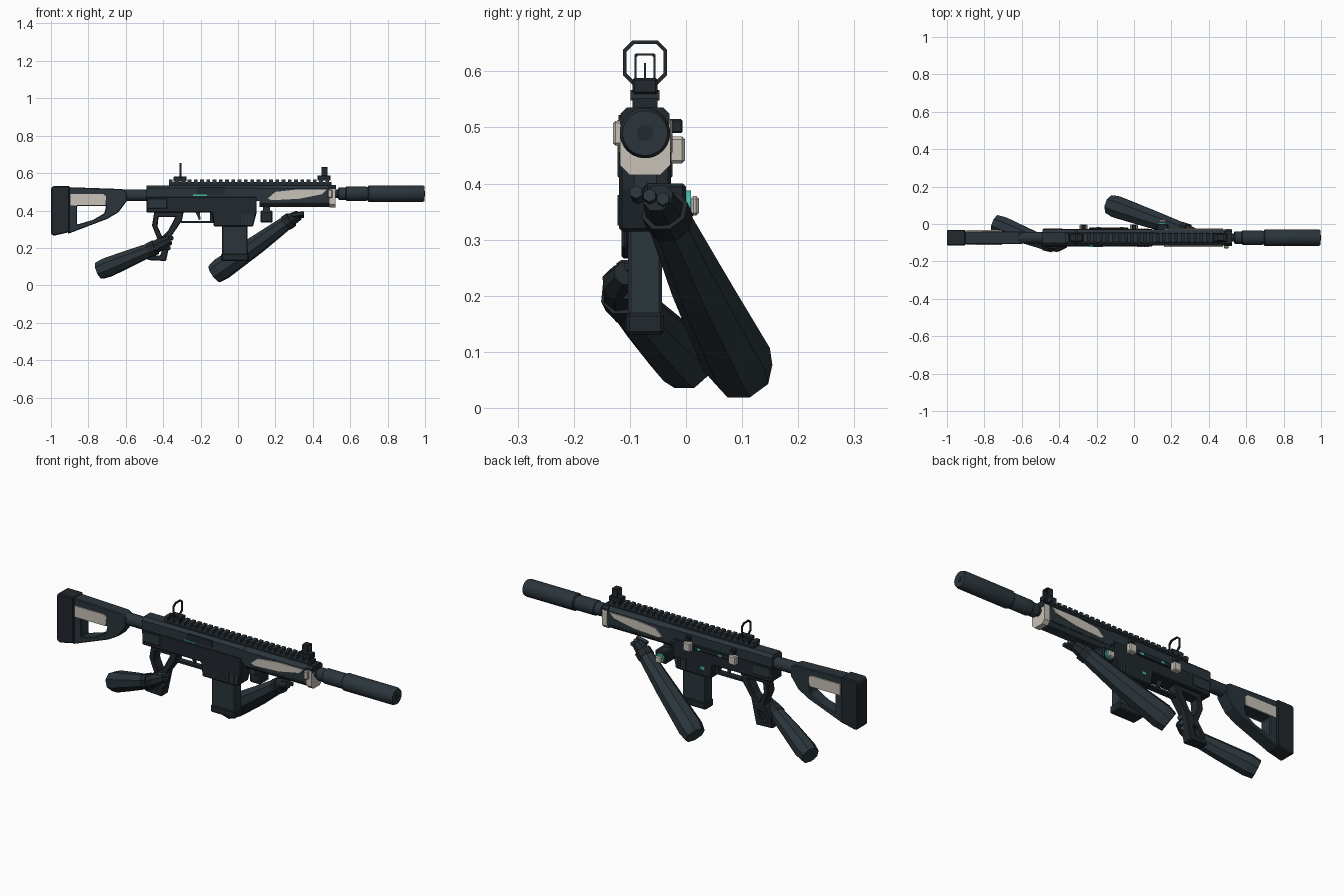
import bpy, bmesh, math
from mathutils import Vector

cube = bpy.data.objects.get("Cube")
if cube:
    bpy.data.objects.remove(cube, do_unlink=True)

AXIS = -0.073   # y of the long axis
BORE = 0.49     # z of the barrel


def material(name, rgb):
    m = bpy.data.materials.new(name)
    m.use_nodes = True
    m.diffuse_color = (*rgb, 1)
    m.node_tree.nodes["Principled BSDF"].inputs["Base Color"].default_value = (*rgb, 1)
    return m


METAL = material("blue grey metal", (0.024, 0.036, 0.045))
DARK = material("dark polymer", (0.015, 0.021, 0.026))
TAN = material("pale stone", (0.57, 0.54, 0.48))
TEAL = material("teal accent", (0.06, 0.5, 0.4))


def finish(name, bm, mat, bevel=0, smooth=False):
    bmesh.ops.recalc_face_normals(bm, faces=bm.faces)
    me = bpy.data.meshes.new(name)
    bm.to_mesh(me)
    bm.free()
    me.materials.append(mat)
    if smooth:
        me.polygons.foreach_set("use_smooth", [True] * len(me.polygons))
        me.set_sharp_from_angle(angle=math.radians(35))
    ob = bpy.data.objects.new(name, me)
    bpy.context.scene.collection.objects.link(ob)
    if bevel:
        b = ob.modifiers.new("Bevel", "BEVEL")
        b.width, b.segments = bevel, 1
    return ob


def plate(name, outline, y0, y1, mat, holes=(), bevel=0):
    """Side outline in x, z (with optional holes) extruded along y."""
    bm = bmesh.new()
    edges = []
    for loop in (outline, *holes):
        vs = [bm.verts.new((x, y0, z)) for x, z in loop]
        edges += [bm.edges.new((v, vs[i - 1])) for i, v in enumerate(vs)]
    if holes:
        bmesh.ops.triangle_fill(bm, edges=edges, use_beauty=True)
    else:
        bm.faces.new(vs)
    ext = bmesh.ops.extrude_face_region(bm, geom=bm.faces[:])
    bmesh.ops.translate(bm, vec=(0, y1 - y0, 0),
                        verts=[g for g in ext["geom"] if isinstance(g, bmesh.types.BMVert)])
    return finish(name, bm, mat, bevel)


def box(name, x, y, z, mat, bevel=0):
    return plate(name, [(x[0], z[0]), (x[1], z[0]), (x[1], z[1]), (x[0], z[1])],
                 y[0], y[1], mat, bevel=bevel)


def mid_box(name, x, half, z, mat, bevel=0):
    return box(name, x, (AXIS - half, AXIS + half), z, mat, bevel)


def bar(name, half, z0, z1, x0, x1, cut, mat, low_cut=None):
    """Chamfered cross-section swept along x."""
    lc = cut if low_cut is None else low_cut
    section = [(-half, z0 + lc), (-half + lc, z0), (half - lc, z0), (half, z0 + lc),
               (half, z1 - cut), (half - cut, z1), (-half + cut, z1), (-half, z1 - cut)]
    bm = bmesh.new()
    a, b = [[bm.verts.new((x, AXIS + y, z)) for y, z in section] for x in (x0, x1)]
    bm.faces.new(a)
    bm.faces.new(b)
    for i in range(len(a)):
        bm.faces.new((a[i - 1], a[i], b[i], b[i - 1]))
    return finish(name, bm, mat)


def limb(name, stations, mat, sides=8, smooth=False):
    """Rings of given radius along a path: (x, y, z, radius)."""
    bm = bmesh.new()
    axis = Vector(stations[-1][:3]) - Vector(stations[0][:3])
    turn = axis.to_track_quat("Z", "Y")
    rings = []
    for *p, r in stations:
        rings.append([bm.verts.new(Vector(p) + turn @ Vector(
            (r * math.cos(t), r * math.sin(t), 0)))
            for t in [(i + 0.5) * math.tau / sides for i in range(sides)]])
    for a, b in zip(rings, rings[1:]):
        for i in range(sides):
            bm.faces.new((a[i - 1], a[i], b[i], b[i - 1]))
    bm.faces.new(rings[0])
    bm.faces.new(rings[-1])
    return finish(name, bm, mat, smooth=smooth)


def turned(name, profile, mat):
    return limb(name, [(x, AXIS, BORE, r) for x, r in profile], mat, 28, True)


# Barrel and suppressor
turned("barrel", [(0.50, 0.022), (0.58, 0.022)], DARK)
turned("muzzle_collar", [(0.535, 0.028), (0.54, 0.034), (0.575, 0.034), (0.58, 0.039),
                         (0.685, 0.039), (0.69, 0.036), (0.70, 0.036)], METAL)
turned("suppressor", [(0.695, 0.040), (0.70, 0.045), (0.985, 0.045), (0.998, 0.040)], METAL)
turned("suppressor_bore", [(0.994, 0.014), (1.0, 0.014)], DARK)

# Shoulder stock with open frame
plate("stock_frame", [(-0.91, 0.525), (-0.62, 0.515), (-0.595, 0.50), (-0.595, 0.45),
                      (-0.64, 0.39), (-0.70, 0.355), (-0.91, 0.275)],
      AXIS - 0.034, AXIS + 0.034, METAL,
      holes=[[(-0.86, 0.425), (-0.705, 0.425), (-0.715, 0.385), (-0.775, 0.35), (-0.86, 0.325)]],
      bevel=0.004)
plate("butt_pad", [(-1.0, 0.52), (-0.99, 0.53), (-0.90, 0.53), (-0.90, 0.285),
                   (-0.985, 0.265), (-1.0, 0.275)], AXIS - 0.042, AXIS + 0.042, DARK, bevel=0.005)
limb("buffer_tube", [(-0.62, AXIS, 0.482, 0.032), (-0.48, AXIS, 0.482, 0.032)], METAL, 16, True)
for side, tag in ((-1, "right"), (1, "left")):
    y = AXIS + side * 0.034
    plate("stock_panel_" + tag, [(-0.895, 0.488), (-0.72, 0.488), (-0.705, 0.475),
                                 (-0.71, 0.428), (-0.895, 0.428)], y, y + side * 0.006, TAN)

# Receiver
bar("upper_receiver", 0.043, 0.45, 0.535, -0.49, 0.115, 0.015, METAL, 0)
plate("lower_receiver", [(-0.49, 0.475), (0.10, 0.475), (0.10, 0.39), (0.08, 0.315),
                         (-0.13, 0.315), (-0.14, 0.39), (-0.49, 0.39)],
      AXIS - 0.046, AXIS + 0.046, DARK, bevel=0.005)
box("ejection_port", (-0.22, -0.07), (AXIS - 0.047, AXIS - 0.04), (0.487, 0.522), DARK)
box("teal_stripe", (-0.24, -0.165), (AXIS - 0.049, AXIS - 0.04), (0.479, 0.486), TEAL)
for i in range(4):
    mid_box("magwell_rib", (0.02 + i * 0.016, 0.03 + i * 0.016), 0.049, (0.325, 0.38), METAL)
box("receiver_rear_plate", (-0.485, -0.38), (AXIS - 0.049, AXIS + 0.049), (0.41, 0.465), METAL, 0.003)

# Magazine
plate("magazine", [(-0.085, 0.33), (0.05, 0.33), (0.053, 0.15), (-0.085, 0.15)],
      AXIS - 0.03, AXIS + 0.03, METAL, bevel=0.005)
mid_box("magazine_floor", (-0.09, 0.058), 0.034, (0.13, 0.17), DARK, 0.006)

# Skeleton grip, trigger and guard
plate("grip", [(-0.447, 0.395), (-0.29, 0.395), (-0.30, 0.345), (-0.355, 0.265), (-0.385, 0.13),
               (-0.485, 0.135), (-0.47, 0.19), (-0.43, 0.245), (-0.46, 0.32)],
      AXIS - 0.028, AXIS + 0.028, DARK,
      holes=[[(-0.425, 0.365), (-0.335, 0.365), (-0.375, 0.29), (-0.405, 0.26), (-0.43, 0.315)],
             [(-0.43, 0.205), (-0.40, 0.21), (-0.415, 0.16), (-0.455, 0.16)]], bevel=0.004)
mid_box("trigger_guard", (-0.305, -0.13), 0.016, (0.333, 0.345), DARK)
mid_box("trigger_guard_front", (-0.15, -0.13), 0.016, (0.34, 0.395), DARK)
plate("trigger", [(-0.23, 0.395), (-0.205, 0.395), (-0.20, 0.352), (-0.21, 0.35), (-0.217, 0.37)],
      AXIS - 0.007, AXIS + 0.007, METAL)

# Handguard with side panels and vents
bar("handguard", 0.043, 0.42, 0.535, 0.115, 0.495, 0.018, METAL)
bar("front_cap", 0.045, 0.415, 0.533, 0.49, 0.52, 0.018, TAN)
bar("front_cap_shroud", 0.044, 0.505, 0.536, 0.485, 0.523, 0.012, DARK, 0)
for side, tag in ((-1, "right"), (1, "left")):
    y = AXIS + side * 0.043
    plate("handguard_panel_" + tag, [(0.16, 0.465), (0.20, 0.50), (0.32, 0.513), (0.475, 0.513),
                                     (0.45, 0.487), (0.33, 0.463), (0.18, 0.455)],
          y, y + side * 0.006, TAN)
    for x in (0.16, 0.28, 0.39):
        box("vent_slot_" + tag, (x, x + 0.08), (y, y + side * 0.002), (0.436, 0.446), DARK)

# Top rail
mid_box("rail_base", (-0.37, 0.50), 0.022, (0.53, 0.553), DARK)
for i in range(26):
    x = -0.37 + i * 0.0335
    mid_box("rail_tooth", (x, x + 0.02), 0.026, (0.548, 0.567), METAL)

# Rear sight ring and front hooded sight
mid_box("rear_sight_base", (-0.345, -0.275), 0.022, (0.555, 0.582), DARK, 0.003)


def sight_frame(name, x0, x1, half, z0, z1, cut, t):
    def loop(h, a, b, c):
        return [(-h, a + c), (-h + c, a), (h - c, a), (h, a + c),
                (h, b - c), (h - c, b), (-h + c, b), (-h, b - c)]
    ob = plate(name, loop(half, z0, z1, cut), -x1, -x0, DARK,
               holes=[loop(half - t, z0 + t, z1 - t, cut * 0.85)])
    ob.rotation_euler.z = math.pi / 2
    ob.location.y = AXIS


sight_frame("rear_sight_ring", -0.312, -0.303, 0.039, 0.577, 0.655, 0.016, 0.006)
mid_box("front_sight_base", (0.425, 0.495), 0.022, (0.56, 0.588), DARK, 0.003)
sight_frame("front_sight_hood", 0.447, 0.478, 0.019, 0.583, 0.632, 0.003, 0.004)
mid_box("front_sight_post", (0.457, 0.465), 0.002, (0.58, 0.615), METAL)

# Controls on the left side
LEFT = AXIS + 0.042
for name, x, z in (("rear_knob", -0.27, 0.46), ("front_knob", 0.0, 0.46)):
    box(name, (x - 0.022, x + 0.022), (LEFT, -0.002), (z - 0.024, z + 0.024), TAN, 0.005)
    box(name + "_cap", (x - 0.012, x + 0.012), (LEFT, -0.006), (z + 0.03, z + 0.055), DARK, 0.003)
box("control_bar", (-0.24, -0.03), (LEFT, LEFT + 0.012), (0.448, 0.472), DARK, 0.003)
for x in (-0.20, -0.075):
    box("teal_button", (x, x + 0.02), (LEFT, LEFT + 0.014), (0.452, 0.464), TEAL)
box("magazine_release", (-0.095, -0.07), (LEFT, LEFT + 0.009), (0.355, 0.37), TEAL)
box("right_side_catch", (0.48, 0.505), (AXIS - 0.057, AXIS - 0.04), (0.468, 0.512), TAN, 0.004)

# Hanging sensor under the handguard
box("sensor_body", (0.12, 0.185), (-0.075, 0.0), (0.335, 0.40), DARK, 0.006)
mid_box("sensor_mount", (0.135, 0.17), 0.02, (0.39, 0.43), METAL)
limb("sensor_ring", [(0.152, 0.0, 0.363, 0.025), (0.152, 0.009, 0.363, 0.025)], TEAL, 16)
box("sensor_lens", (0.134, 0.17), (0.008, 0.023), (0.343, 0.378), TAN, 0.005)

# Front arm and its hand
limb("front_forearm", [(-0.126, 0.103, 0.06, 0.054), (-0.09, 0.09, 0.087, 0.063),
                       (0.10, 0.024, 0.218, 0.052), (0.26, -0.03, 0.335, 0.039)], METAL)
limb("front_cuff", [(0.255, -0.028, 0.331, 0.043), (0.285, -0.038, 0.352, 0.043)], DARK)
limb("front_hand", [(0.28, -0.037, 0.35, 0.036), (0.325, -0.05, 0.375, 0.028)], DARK)
for i in range(3):
    y = -0.085 + i * 0.024
    limb("front_finger", [(0.29, y, 0.375 - i * 0.006, 0.012),
                          (0.352, y - 0.004, 0.385 - i * 0.006, 0.012)], METAL, 6)

# Rear arm and its hand
limb("rear_forearm", [(-0.742, 0.003, 0.078, 0.049), (-0.70, -0.013, 0.095, 0.055),
                      (-0.58, -0.062, 0.145, 0.047), (-0.46, -0.108, 0.194, 0.037)], METAL)
limb("rear_cuff", [(-0.475, -0.104, 0.188, 0.042), (-0.44, -0.112, 0.204, 0.042)], DARK)
limb("rear_hand", [(-0.45, -0.113, 0.20, 0.036), (-0.41, -0.115, 0.222, 0.036),
                   (-0.365, -0.105, 0.24, 0.024)], DARK)
for i in range(3):
    z = 0.252 - i * 0.026
    limb("rear_finger", [(-0.40 - i * 0.008, -0.115, z, 0.012),
                         (-0.35 - i * 0.008, -0.085, z, 0.012)], METAL, 6)
